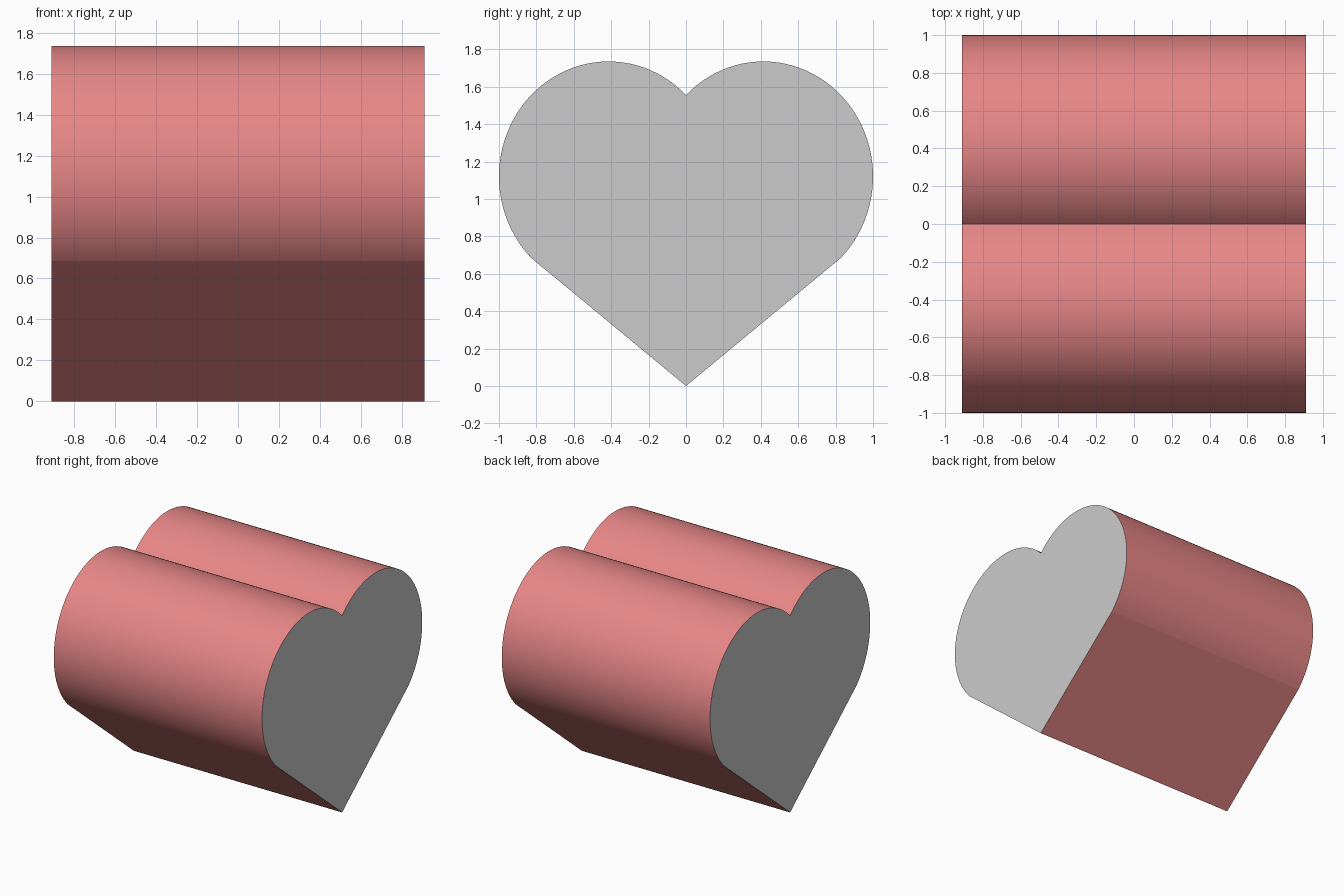
import bpy, bmesh, math

if "Cube" in bpy.data.objects:
    bpy.data.objects.remove(bpy.data.objects["Cube"])

HALF_LENGTH = 0.91
CY, CZ = 0.414, 1.12      # lobe centre
RY, RZ = 0.586, 0.615     # lobe radii
STEPS = 48

# Right half of the heart: side joint, round the lobe, up to the notch
lobe = []
for i in range(STEPS + 1):
    a = math.radians(-45 + 180 * i / STEPS)
    lobe.append((CY + RY * math.cos(a), CZ + RZ * math.sin(a)))
lobe[-1] = (0.0, lobe[-1][1])

# Full outline: tip, right lobe, mirrored left lobe
outline = [(0.0, 0.0)] + lobe + [(-y, z) for y, z in reversed(lobe[:-1])]

# Heart-shaped prism along x
bm = bmesh.new()
cap = bm.faces.new([bm.verts.new((-HALF_LENGTH, y, z)) for y, z in outline])
ext = bmesh.ops.extrude_face_region(bm, geom=[cap], use_keep_orig=True)
moved = [g for g in ext["geom"] if isinstance(g, bmesh.types.BMVert)]
bmesh.ops.translate(bm, verts=moved, vec=(2 * HALF_LENGTH, 0, 0))
bmesh.ops.recalc_face_normals(bm, faces=bm.faces)

# Grey end caps, red wall
bm.normal_update()
for f in bm.faces:
    f.material_index = 0 if abs(f.normal.x) > 0.9 else 1

mesh = bpy.data.meshes.new("heart_block")
bm.to_mesh(mesh)
bm.free()
heart = bpy.data.objects.new("heart_block", mesh)
bpy.context.collection.objects.link(heart)

for name, color in (("grey_ends", (0.8, 0.8, 0.8, 1)), ("red_wall", (0.8, 0.24, 0.24, 1))):
    mat = bpy.data.materials.new(name)
    mat.diffuse_color = color
    mat.use_nodes = True
    mat.node_tree.nodes["Principled BSDF"].inputs["Base Color"].default_value = mat.diffuse_color
    mesh.materials.append(mat)

# Smooth lobes with crisp creases
bpy.context.view_layer.objects.active = heart
heart.select_set(True)
bpy.ops.object.shade_smooth_by_angle(angle=math.radians(5))
